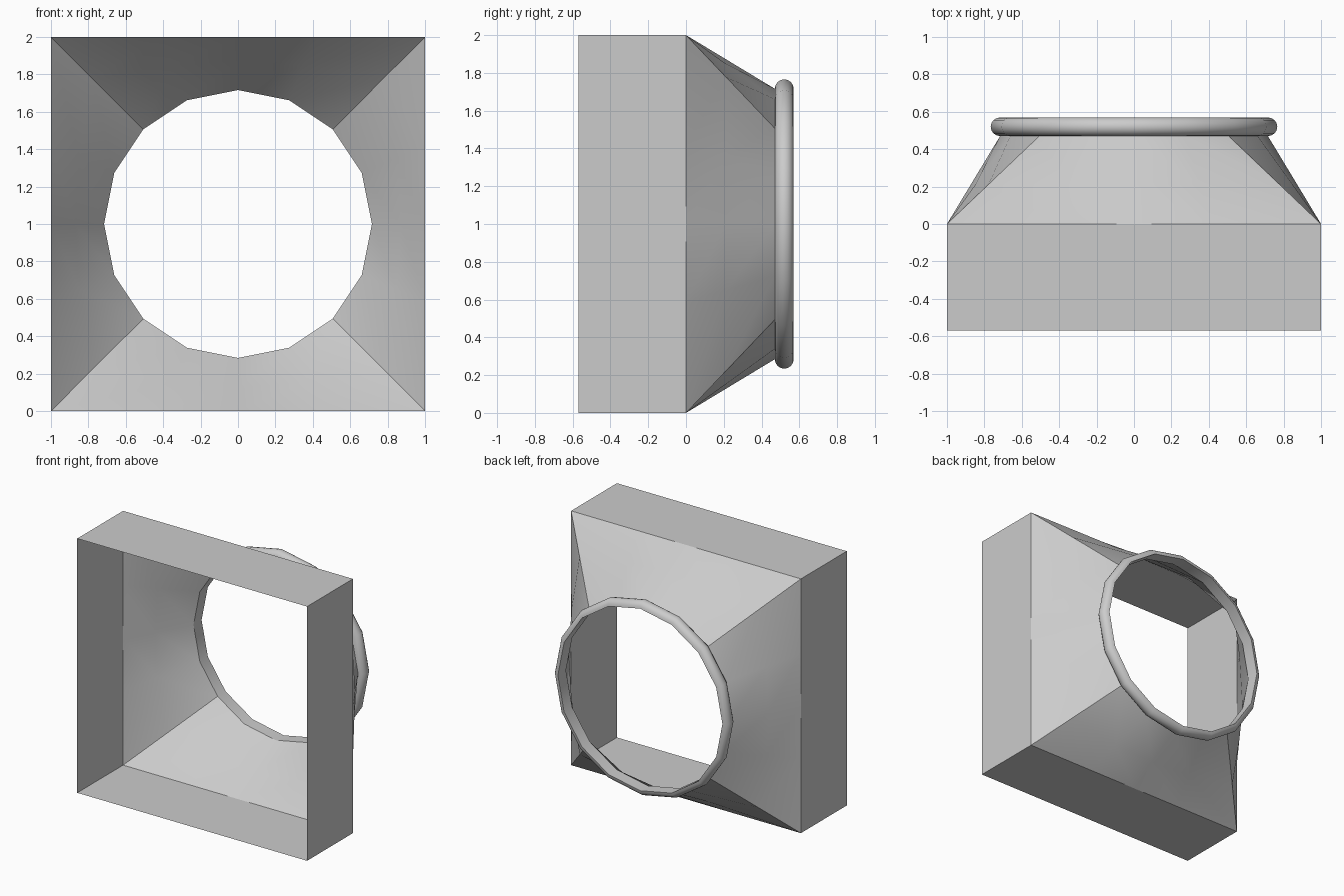
import bpy, bmesh
from math import sin, cos, pi, tan

if "Cube" in bpy.data.objects:
    bpy.data.objects.remove(bpy.data.objects["Cube"])

N = 16
ANG = [2 * pi * i / N for i in range(N)]
R, Y1, Y2, YF, ZC = 0.716, 0.47, 0.57, -0.57, 1.0


def circle(r, y):
    return [(r * cos(a), y, ZC + r * sin(a)) for a in ANG]


def square(y):
    pts = []
    for a in ANG:
        m = max(abs(cos(a)), abs(sin(a)))
        pts.append((cos(a) / m, y, ZC + sin(a) / m))
    return pts


def loft(name, loops, closed=False, smooth=False):
    """Skin a list of equal-length loops with quads."""
    bm = bmesh.new()
    rings = [[bm.verts.new(p) for p in loop] for loop in loops]
    pairs = list(zip(rings, rings[1:]))
    if closed:
        pairs.append((rings[-1], rings[0]))
    for a, b in pairs:
        n = len(a)
        for i in range(n):
            j = (i + 1) % n
            bm.faces.new((a[i], a[j], b[j], b[i]))
    bmesh.ops.recalc_face_normals(bm, faces=bm.faces)
    me = bpy.data.meshes.new(name)
    bm.to_mesh(me)
    bm.free()
    ob = bpy.data.objects.new(name, me)
    bpy.context.collection.objects.link(ob)
    if smooth:
        bpy.context.view_layer.objects.active = ob
        ob.select_set(True)
        bpy.ops.object.shade_smooth_by_angle(angle=smooth)
        ob.select_set(False)
    return ob


# Open square collar at the front
corners = [(1, 2), (-1, 2), (-1, 0), (1, 0)]
loft("square_collar", [[(x, y, z) for x, z in corners] for y in (YF, 0)])

# Square-to-round transition with one loop part way along
sq, ci = square(0), circle(R, Y1)
mid = [tuple(p + (q - p) * 0.45 for p, q in zip(a, b)) for a, b in zip(sq, ci)]
loft("transition_funnel", [sq, mid, ci], smooth=pi / 6)

# Half-round lip around the round opening
h = (Y2 - Y1) / 2
lip = [circle(R + h * sin(pi * k / 8), (Y1 + Y2) / 2 - h * cos(pi * k / 8))
       for k in range(9)]
loft("round_lip", lip, closed=True, smooth=pi / 4)
